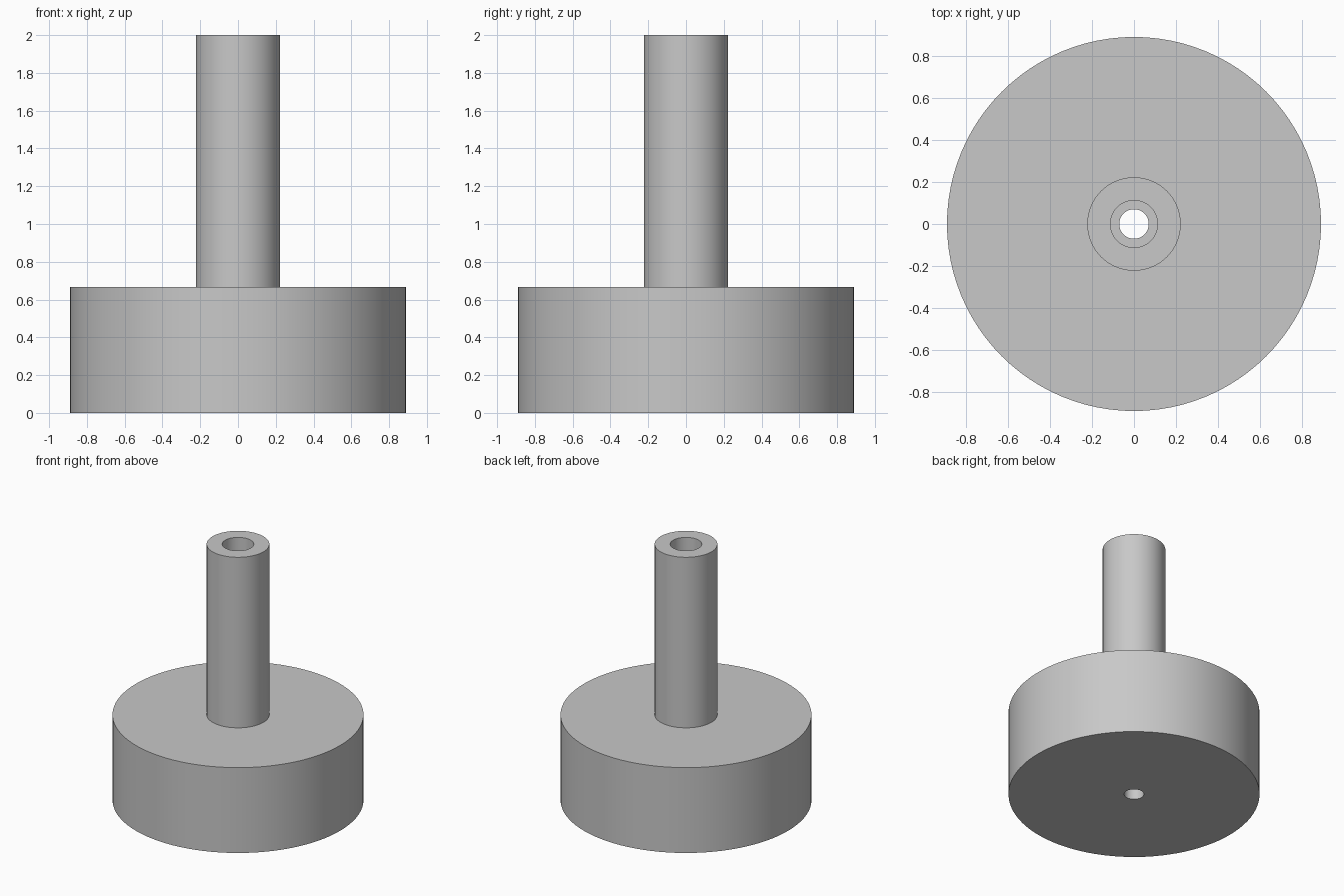
import bpy, bmesh, math

cube = bpy.data.objects.get("Cube")
if cube:
    bpy.data.objects.remove(cube, do_unlink=True)

SEGMENTS = 96
BASE_R, SHAFT_R, BORE_R, PILOT_R = 0.889, 0.222, 0.112, 0.07
BASE_TOP, SHAFT_TOP = 0.667, 2.0
BORE_FLOOR = BASE_TOP

grey = bpy.data.materials.new("light grey")
grey.use_nodes = True
colour = (0.58, 0.58, 0.58, 1)
grey.diffuse_color = colour
grey.node_tree.nodes["Principled BSDF"].inputs["Base Color"].default_value = colour


def lathe(name, profile):
    """Spin a closed (radius, height) profile around the z axis."""
    bm = bmesh.new()
    rings = []
    for r, z in profile:
        rings.append([bm.verts.new((r * math.cos(a), r * math.sin(a), z))
                      for a in (math.tau * i / SEGMENTS for i in range(SEGMENTS))])
    for k, ring in enumerate(rings):
        above = rings[(k + 1) % len(rings)]
        for i in range(SEGMENTS):
            j = (i + 1) % SEGMENTS
            bm.faces.new((ring[i], ring[j], above[j], above[i]))
    bmesh.ops.recalc_face_normals(bm, faces=bm.faces)
    mesh = bpy.data.meshes.new(name)
    bm.to_mesh(mesh)
    bm.free()
    mesh.materials.append(grey)
    obj = bpy.data.objects.new(name, mesh)
    bpy.context.collection.objects.link(obj)
    bpy.ops.object.select_all(action='DESELECT')
    obj.select_set(True)
    bpy.context.view_layer.objects.active = obj
    bpy.ops.object.shade_smooth_by_angle(angle=math.radians(30))
    return obj


# Wide base and hollow shaft in one piece, with a stepped hole through the middle
lathe("base_with_hollow_shaft", [
    (PILOT_R, 0), (BASE_R, 0), (BASE_R, BASE_TOP),
    (SHAFT_R, BASE_TOP), (SHAFT_R, SHAFT_TOP),
    (BORE_R, SHAFT_TOP), (BORE_R, BORE_FLOOR), (PILOT_R, BORE_FLOOR),
])
